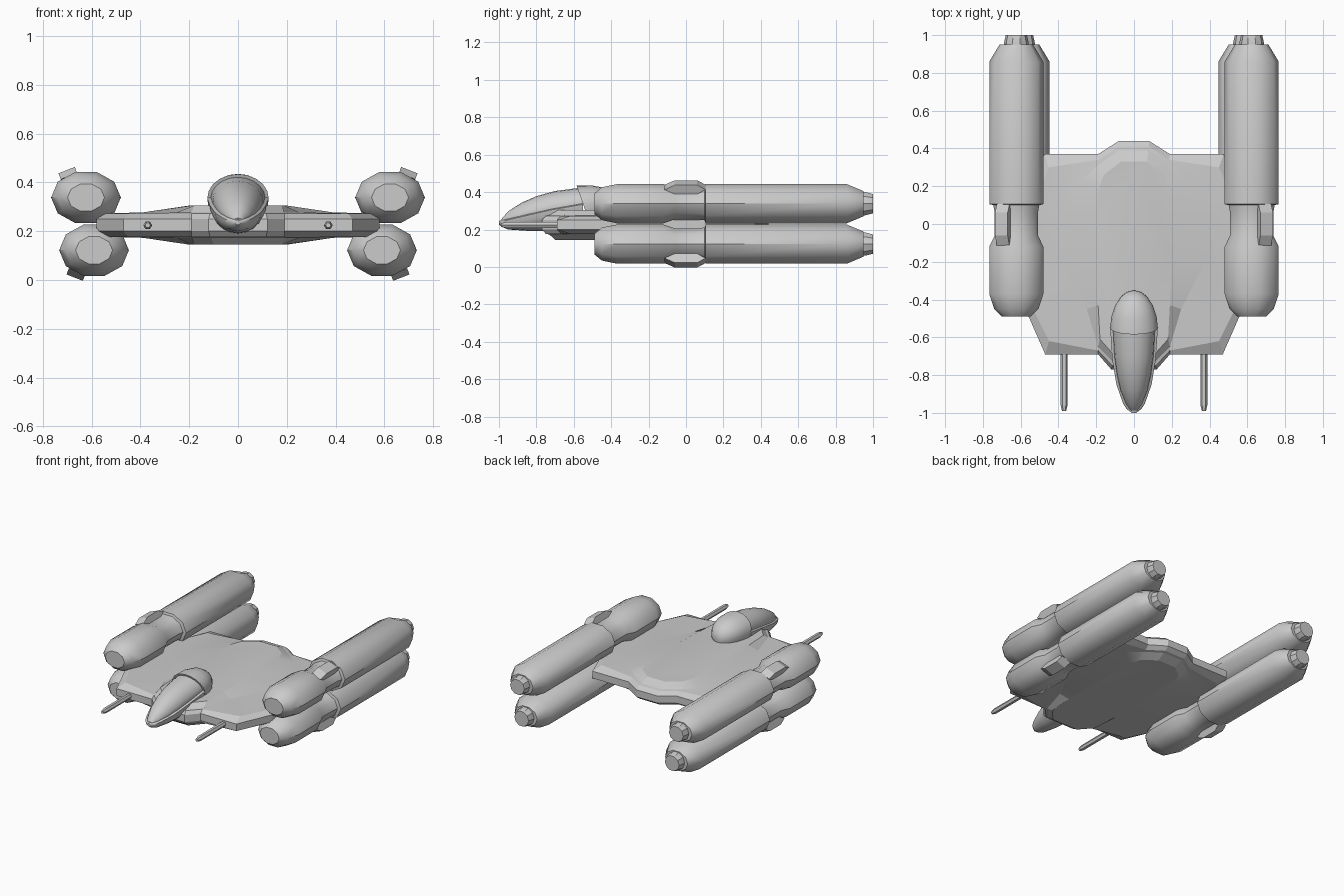
import bpy, bmesh, math
from mathutils import Vector

cube = bpy.data.objects.get("Cube")
if cube:
    bpy.data.objects.remove(cube, do_unlink=True)

grey = bpy.data.materials.new("light_grey")
grey.use_nodes = True
grey.diffuse_color = (0.6, 0.6, 0.6, 1)
grey.node_tree.nodes["Principled BSDF"].inputs["Base Color"].default_value = (0.6, 0.6, 0.6, 1)


def loft(name, rings, mirror=False, smooth=None):
    """Skin equal-length rings of points, capping both ends."""
    bm = bmesh.new()
    loops = [[bm.verts.new(p) for p in ring] for ring in rings]
    n = len(loops[0])
    for a, b in zip(loops, loops[1:]):
        for i in range(n):
            j = (i + 1) % n
            bm.faces.new((a[i], a[j], b[j], b[i]))
    bm.faces.new(loops[0])
    bm.faces.new(loops[-1])
    bmesh.ops.recalc_face_normals(bm, faces=bm.faces[:])
    mesh = bpy.data.meshes.new(name)
    bm.to_mesh(mesh)
    bm.free()
    mesh.materials.append(grey)
    obj = bpy.data.objects.new(name, mesh)
    bpy.context.collection.objects.link(obj)
    if mirror:
        obj.modifiers.new("mirror", "MIRROR").use_mirror_merge = False
    if smooth:
        bpy.ops.object.select_all(action="DESELECT")
        obj.select_set(True)
        bpy.context.view_layer.objects.active = obj
        bpy.ops.object.shade_smooth_by_angle(angle=math.radians(smooth))
    return obj


def ellipse(cx, y, cz, rx, rz, sides=10):
    angles = [math.tau * i / sides for i in range(sides)]
    return [(cx + rx * math.cos(a), y, cz + rz * math.sin(a)) for a in angles]


# Engines: y, width factor, height factor
ENGINE = [(-0.49, 0.53, 0.53), (-0.45, 0.82, 0.84), (-0.37, 1, 1), (-0.12, 1, 1),
          (-0.06, 0.8, 0.8), (0.06, 0.8, 0.8), (0.1, 0.85, 0.85), (0.105, 1, 1),
          (0.86, 1, 1), (0.95, 0.62, 0.64)]
NOZZLE = [(0.94, 0.065, 0.065), (0.96, 0.065, 0.065), (1.0, 0.056, 0.054)]


def engine(label, cx, cz, up):
    loft(label + "_engine",
         [ellipse(cx, y, cz, 0.143 * w, 0.11 * h) for y, w, h in ENGINE], True, 40)
    loft(label + "_nozzle", [ellipse(cx, y, cz, w, h) for y, w, h in NOZZLE], True, 30)
    # Hexagonal block set into the neck, facing up or down and outward
    mid = Vector((cx + 0.07, 0, cz + up * 0.088))
    out = Vector((0.36, 0, 0.93 * up))
    side = Vector((0.93, 0, -0.36 * up))
    hexagon = [(-0.115, 0), (-0.06, 0.026), (0.06, 0.026),
               (0.105, 0), (0.06, -0.026), (-0.06, -0.026)]
    loft(label + "_neck_block",
         [[mid + side * s + out * h + Vector((0, y, 0)) for y, h in hexagon]
          for s in (-0.036, 0.036)], True)


engine("upper", 0.623, 0.338, 1)
engine("lower", 0.59, 0.122, -1)

# Flat hull: half outlines from front to back, stepping in to a raised middle
EDGE = [(0.12, -0.77), (0.19, -0.69), (0.47, -0.69), (0.58, -0.44),
        (0.58, 0.1), (0.475, 0.37), (0.19, 0.37), (0.08, 0.44)]
SHOULDER = [(0.115, -0.75), (0.19, -0.67), (0.45, -0.62), (0.55, -0.42),
            (0.55, 0.08), (0.45, 0.3), (0.185, 0.34), (0.08, 0.41)]
BREAK = [(0.11, -0.73), (0.19, -0.65), (0.25, -0.45), (0.39, -0.17),
         (0.39, 0.03), (0.27, 0.24), (0.18, 0.32), (0.075, 0.39)]
MIDDLE = [(0.1, -0.7), (0.18, -0.61), (0.19, -0.43), (0.2, -0.2),
          (0.2, 0.05), (0.19, 0.18), (0.16, 0.26), (0.07, 0.33)]
levels = [(MIDDLE, 0.08), (BREAK, 0.052), (SHOULDER, 0.048), (EDGE, 0.025)]


def hull_ring(half, z):
    return [(x, y, z) for x, y in half] + [(-x, y, z) for x, y in reversed(half)]


loft("hull",
     [hull_ring(h, 0.225 - d) for h, d in levels]
     + [hull_ring(h, 0.225 + d) for h, d in reversed(levels)], smooth=12)


def pod_ring(y, w, lip, top, bottom, shear=0, sides=20):
    """Oval with separate heights above and below its widest line."""
    ring = []
    for i in range(sides):
        a = math.tau * i / sides
        s = math.sin(a)
        dz = s * (top - lip if s > 0 else lip - bottom)
        ring.append((w * math.cos(a), y - shear * dz, lip + dz))
    return ring


# Cockpit: nose shell, canopy and rear fairing
NOSE = [(-1.0, 0.012, 0.24, 0.246, 0.226), (-0.98, 0.038, 0.244, 0.252, 0.212),
        (-0.95, 0.058, 0.252, 0.26, 0.2), (-0.85, 0.093, 0.275, 0.285, 0.193),
        (-0.72, 0.115, 0.305, 0.315, 0.19), (-0.55, 0.126, 0.335, 0.345, 0.19)]
CANOPY = [(-0.988, 0.018, 0.243, 0.254, 0.235), (-0.95, 0.044, 0.252, 0.298, 0.24),
          (-0.88, 0.072, 0.268, 0.343, 0.25), (-0.8, 0.09, 0.287, 0.378, 0.26),
          (-0.7, 0.104, 0.31, 0.406, 0.27), (-0.55, 0.112, 0.335, 0.425, 0.28)]
FAIRING = [(-0.55, 0.126, 0.335, 0.434, 0.19, 0.35), (-0.49, 0.12, 0.338, 0.435, 0.2, 0.1),
           (-0.43, 0.1, 0.335, 0.422, 0.22), (-0.385, 0.07, 0.33, 0.395, 0.25),
           (-0.36, 0.037, 0.325, 0.362, 0.28), (-0.353, 0.01, 0.32, 0.335, 0.3)]
for name, rings in (("nose_shell", NOSE), ("canopy", CANOPY), ("rear_fairing", FAIRING)):
    loft(name, [pod_ring(*r) for r in rings], smooth=40)

# Front guns
loft("gun", [ellipse(0.37, y, 0.224, r, r, 6)
             for y, r in ((-0.6, 0.018), (-0.96, 0.018), (-0.99, 0.011))], True)
